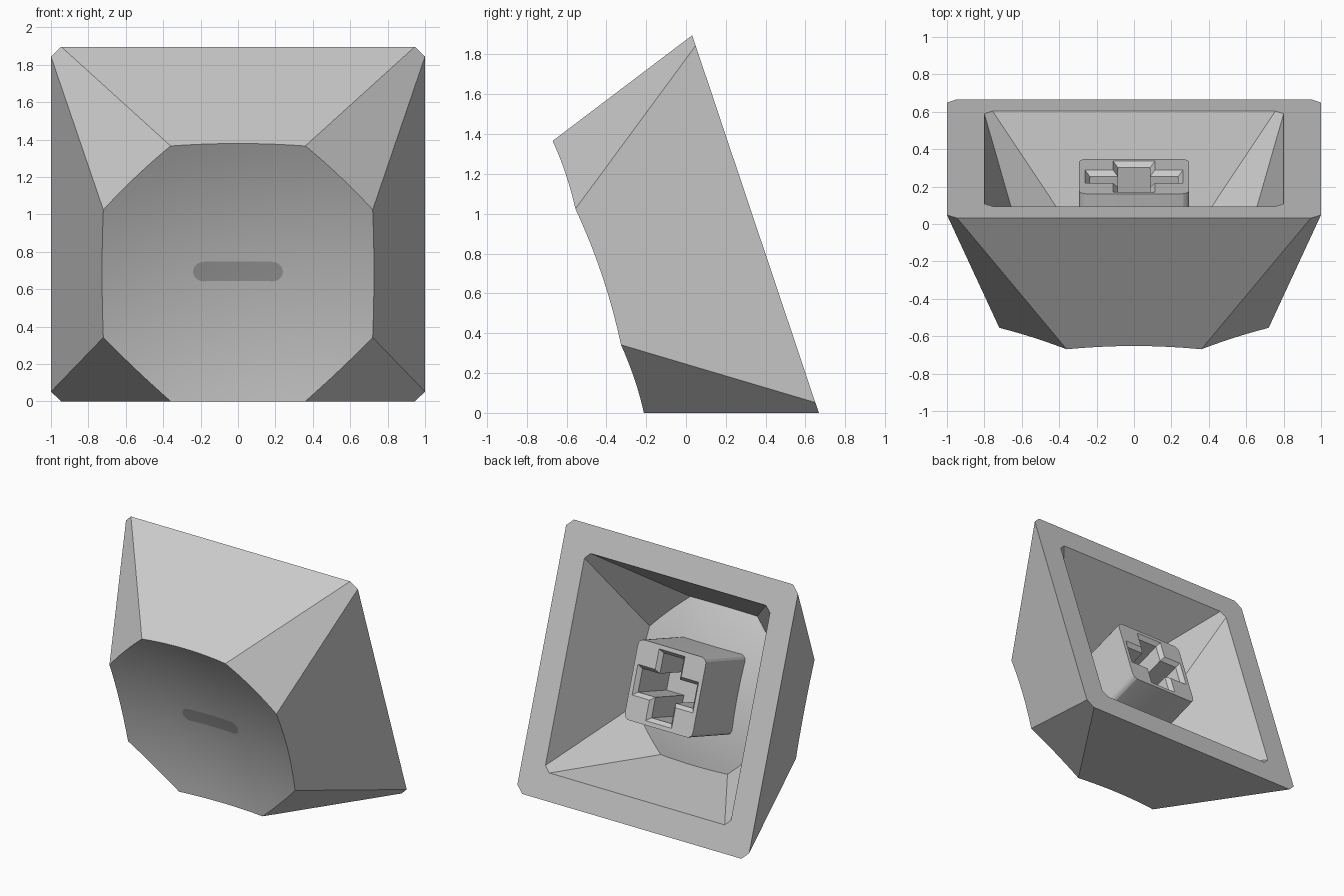
import bpy, bmesh, math
from mathutils import Matrix, Vector

if "Cube" in bpy.data.objects:
    bpy.data.objects.remove(bpy.data.objects["Cube"])

# The cap is modelled in its own frame (base on w = 0, dished face at +w), then tilted
T = math.radians(18.54)
S, C = math.sin(T), math.cos(T)
TILT = Matrix(((1, 0, 0, 0), (0, -S, -C, 0.349), (0, C, -S, 0.948), (0, 0, 0, 1)))
HEIGHT, RADIUS, SUB, RINGS = 0.833, 2.9, 8, 12
RIM2 = 0.72 ** 2 + 0.36 ** 2


def material(name, value):
    m = bpy.data.materials.new(name)
    m.diffuse_color = (value, value, value, 1)
    m.use_nodes = True
    m.node_tree.nodes["Principled BSDF"].inputs["Base Color"].default_value = m.diffuse_color
    return m


GREY = material("light_grey", 0.6)
DARK = material("dark_grey", 0.36)


def finish(name, bm, mat, recalc=True):
    if recalc:
        bmesh.ops.recalc_face_normals(bm, faces=bm.faces)
    me = bpy.data.meshes.new(name)
    bm.to_mesh(me)
    bm.free()
    me.transform(TILT)
    me.materials.append(mat)
    ob = bpy.data.objects.new(name, me)
    bpy.context.collection.objects.link(ob)
    bpy.ops.object.select_all(action='DESELECT')
    ob.select_set(True)
    bpy.context.view_layer.objects.active = ob
    bpy.ops.object.shade_smooth_by_angle(angle=math.radians(20))
    return ob


def bridge(bm, a, b):
    n = len(a)
    for i in range(n):
        bm.faces.new((a[i], a[(i + 1) % n], b[(i + 1) % n], b[i]))


def dish(u, v):
    """Spherical hollow passing through the octagon corners."""
    return HEIGHT - (RIM2 - u * u - v * v) / (2 * RADIUS)


def octagon(half, cut):
    """Square with cut corners, each side subdivided."""
    pts = []
    for k in range(4):
        a = Vector((cut, half, 0))
        b = Vector((-cut, half, 0))
        c = Vector((-half, cut, 0))
        r = Matrix.Rotation(k * math.pi / 2, 3, 'Z')
        pts += [r @ a.lerp(b, i / SUB) for i in range(SUB)]
        pts += [r @ b.lerp(c, i / SUB) for i in range(SUB)]
    return pts


# Cap shell: inner dish, inner walls, base rim, outer walls, outer dish
base = octagon(1.0, 0.945)
rim = []
for b, p in zip(base, octagon(0.72, 0.36)):
    top = Vector((p.x, p.y, HEIGHT))
    q = top.copy()
    for _ in range(5):
        q = top.lerp(b, 1 - dish(q.x, q.y) / HEIGHT)
    rim.append(q)
dish_rings = [[Vector((q.x * t, q.y * t, dish(q.x * t, q.y * t))) for q in rim]
              for t in [i / RINGS for i in range(1, RINGS + 1)]]
inner = [[p * 0.8 for p in ring] for ring in dish_rings]
rings = inner + [[p * 0.8 for p in base], base] + dish_rings[::-1]

bm = bmesh.new()
loops = [[bm.verts.new(p) for p in ring] for ring in rings]
for a, b in zip(loops, loops[1:]):
    bridge(bm, a, b)
for loop, z in ((loops[0], dish(0, 0) * 0.8), (loops[-1], dish(0, 0))):
    mid = bm.verts.new((0, 0, z))
    for i in range(len(loop)):
        bm.faces.new((loop[i], loop[(i + 1) % len(loop)], mid))
finish("cap_shell", bm, GREY)


# Stem: rounded square post with a bevelled cross socket
def rounded_square(half, r, w):
    pts = []
    for k in range(4):
        a0 = k * math.pi / 2
        cx = (half - r) * (1 if k in (0, 3) else -1)
        cy = (half - r) * (1 if k < 2 else -1)
        pts += [(cx + r * math.cos(a0 + j * math.pi / 8),
                 cy + r * math.sin(a0 + j * math.pi / 8), w) for j in range(5)]
    return pts


def cross(length, width, w):
    pts = []
    for k in range(4):
        r = Matrix.Rotation(k * math.pi / 2, 3, 'Z')
        pts += [r @ Vector(p) for p in
                ((length, -width, w), (length, width, w), (width, width, w))]
    return pts


bm = bmesh.new()
post = [[bm.verts.new(p) for p in rounded_square(0.293, 0.045, w)] for w in (0.1, 0.64)]
bridge(bm, *post)
bm.faces.new(post[1])
socket = [[bm.verts.new(p) for p in cross(*d)]
          for d in ((0.262, 0.112, 0.1), (0.236, 0.086, 0.13), (0.236, 0.086, 0.5))]
bridge(bm, socket[0], socket[1])
bridge(bm, socket[1], socket[2])
bm.faces.new(socket[2])
edges = [bm.edges.get((l[i], l[(i + 1) % len(l)]))
         for l in (post[0], socket[0]) for i in range(len(l))]
bmesh.ops.triangle_fill(bm, use_beauty=True, use_dissolve=False, edges=edges)
finish("stem", bm, GREY)

# Dark round-ended mark lying on the dished face
bm = bmesh.new()
R, HALF, V0 = 0.055, 0.185, -0.022
cols = []
angles = [math.radians(a) for a in (4, 20, 36, 54, 72, 90)]
profile = [(-HALF - R * math.cos(a), R * math.sin(a)) for a in angles]
profile += [(-HALF + 2 * HALF * i / 8, R) for i in range(1, 8)]
profile += [(HALF + R * math.cos(a), R * math.sin(a)) for a in angles[::-1]]
for u, h in profile:
    cols.append([bm.verts.new((u, V0 + s * h, dish(u, V0 + s * h) + 0.004)) for s in (-1, 0, 1)])
for a, b in zip(cols, cols[1:]):
    for j in range(2):
        bm.faces.new((a[j], b[j], b[j + 1], a[j + 1]))
finish("finger_mark", bm, DARK, recalc=False)
